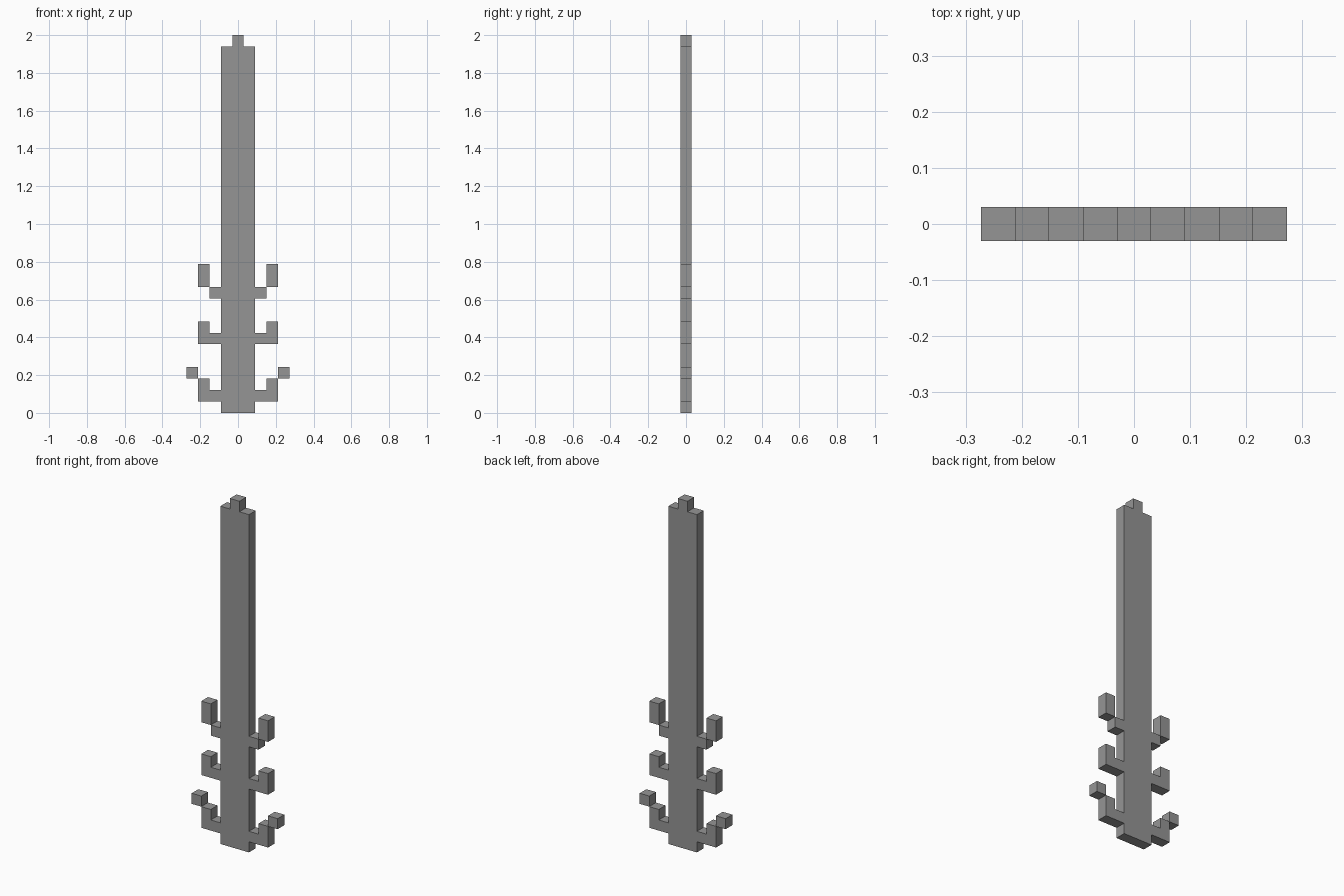
import bpy
import bmesh

if "Cube" in bpy.data.objects:
    bpy.data.objects.remove(bpy.data.objects["Cube"], do_unlink=True)

U = 2 / 33  # one block

# Single grey material
GREY = (0.3, 0.3, 0.3, 1)
steel = bpy.data.materials.new("steel_grey")
steel.use_nodes = True
steel.diffuse_color = GREY
steel.node_tree.nodes["Principled BSDF"].inputs["Base Color"].default_value = GREY


def plate(name, outline):
    """Extrude an x-z outline, given in blocks, to one block of thickness."""
    bm = bmesh.new()
    face = bm.faces.new([bm.verts.new((x * U, -U / 2, z * U)) for x, z in outline])
    grown = bmesh.ops.extrude_face_region(bm, geom=[face], use_keep_orig=True)
    verts = [v for v in grown["geom"] if isinstance(v, bmesh.types.BMVert)]
    bmesh.ops.translate(bm, vec=(0, U, 0), verts=verts)
    bmesh.ops.recalc_face_normals(bm, faces=bm.faces)
    mesh = bpy.data.meshes.new(name)
    bm.to_mesh(mesh)
    bm.free()
    mesh.materials.append(steel)
    obj = bpy.data.objects.new(name, mesh)
    bpy.context.collection.objects.link(obj)
    return obj


def block(name, x0, x1, z0, z1):
    return plate(name, [(x0, z0), (x1, z0), (x1, z1), (x0, z1)])


def hook(z):
    """Outline of an L-shaped prong that leaves the blade at height z."""
    return [(1.5, z), (3.5, z), (3.5, z + 2), (2.5, z + 2), (2.5, z + 1), (1.5, z + 1)]


# Blade with stepped tip, two hooked prongs and a short stub on each side
stub = [(1.5, 10), (2.5, 10), (2.5, 11), (1.5, 11)]
tip = [(1.5, 32), (0.5, 32), (0.5, 33)]
half = [(1.5, 0)] + hook(1) + hook(6) + stub + tip
plate("blade", half + [(-x, z) for x, z in reversed(half)])

# Loose blocks that touch the prongs only at their corners
for side, s in (("left", 1), ("right", -1)):
    block(side + "_lower_prong_tip", s * 3.5, s * 4.5, 3, 4)
    block(side + "_upper_prong_tip", s * 2.5, s * 3.5, 11, 13)
